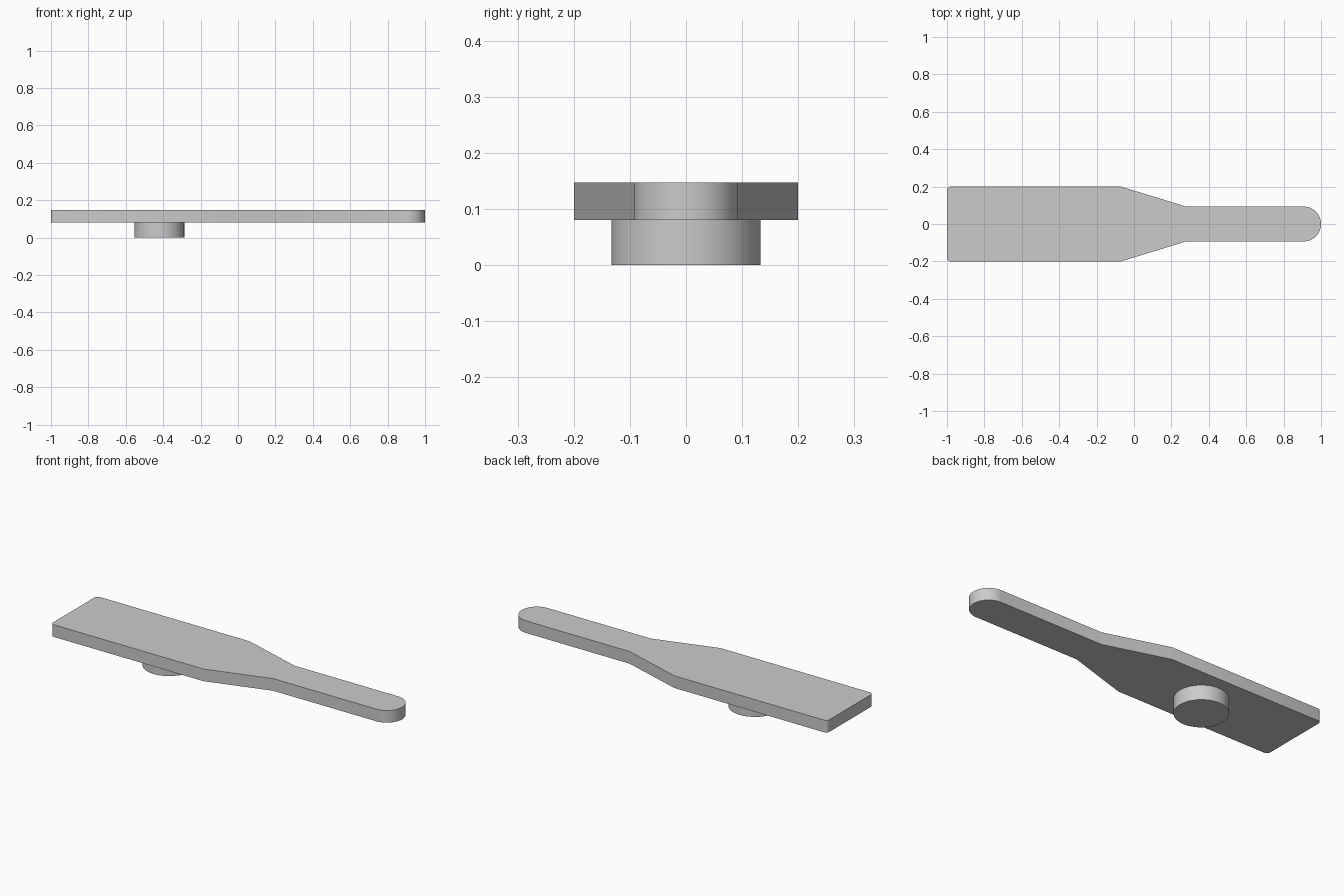
import bpy, bmesh
from math import sin, cos, pi, radians

cube = bpy.data.objects.get("Cube")
if cube:
    bpy.data.objects.remove(cube)

grey = bpy.data.materials.new("light grey")
grey.use_nodes = True
colour = (0.6, 0.6, 0.6, 1)
grey.diffuse_color = colour
grey.node_tree.nodes["Principled BSDF"].inputs["Base Color"].default_value = colour


def arc(cx, cy, r, start, end, steps):
    """Points on a circular arc, angles in degrees."""
    angles = [radians(start + (end - start) * i / steps) for i in range(steps + 1)]
    return [(cx + r * cos(a), cy + r * sin(a)) for a in angles]


def extrude_outline(name, outline, bottom, top):
    """Closed prism with smooth sides and sharp rims."""
    bm = bmesh.new()
    base = bm.faces.new([bm.verts.new((x, y, bottom)) for x, y in outline])
    result = bmesh.ops.extrude_face_region(bm, geom=[base], use_keep_orig=True)
    raised = [v for v in result["geom"] if isinstance(v, bmesh.types.BMVert)]
    bmesh.ops.translate(bm, verts=raised, vec=(0, 0, top - bottom))
    bmesh.ops.recalc_face_normals(bm, faces=bm.faces)
    mesh = bpy.data.meshes.new(name)
    bm.to_mesh(mesh)
    bm.free()
    mesh.materials.append(grey)
    obj = bpy.data.objects.new(name, mesh)
    bpy.context.collection.objects.link(obj)
    bpy.ops.object.select_all(action="DESELECT")
    obj.select_set(True)
    bpy.context.view_layer.objects.active = obj
    bpy.ops.object.shade_smooth_by_angle(angle=radians(30))
    return obj


# Paddle: wide blade tapering to a round-ended handle, half outline mirrored in y
wide, narrow, corner = 0.2, 0.093, 0.02
half = arc(1 - narrow, 0, narrow, 0, 90, 16)
half += [(0.28, narrow), (-0.07, wide)]
half += arc(-1 + corner, wide - corner, corner, 90, 180, 5)
mirrored = [(x, -y) for x, y in reversed(half[1:])]
extrude_outline("paddle_plate", half + mirrored, 0.08, 0.147)

# Round boss under the blade
extrude_outline("round_boss", arc(-0.42, 0, 0.133, 0, 360, 64)[:-1], 0, 0.08)
